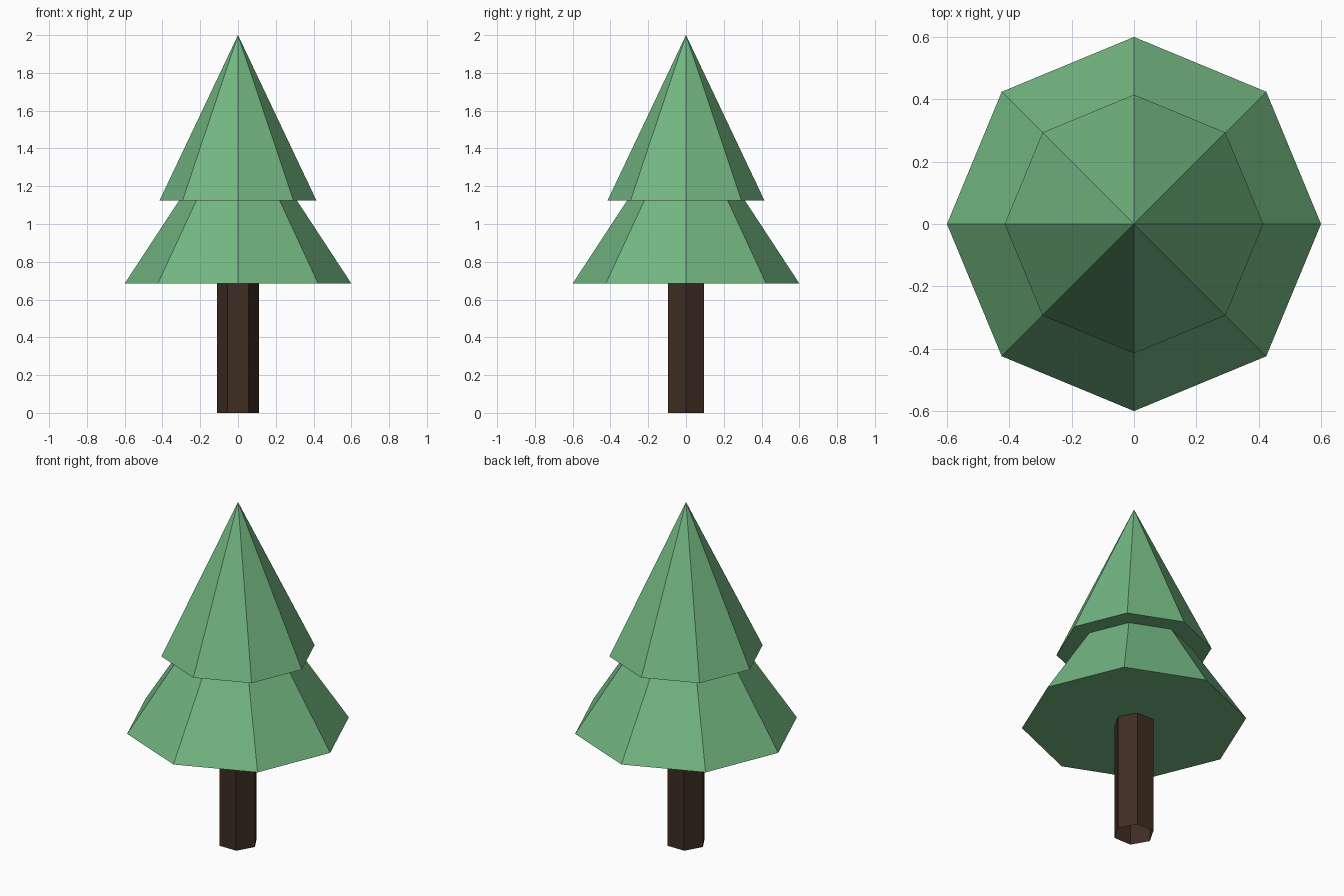
import bpy, math

if "Cube" in bpy.data.objects:
    bpy.data.objects.remove(bpy.data.objects["Cube"])


def material(name, color):
    m = bpy.data.materials.new(name)
    m.diffuse_color = (*color, 1.0)
    m.use_nodes = True
    m.node_tree.nodes["Principled BSDF"].inputs["Base Color"].default_value = m.diffuse_color
    return m


leaf_green = material("leaf green", (0.17, 0.47, 0.22))
bark_brown = material("bark brown", (0.05, 0.026, 0.016))


def cone(name, sides, radius, top_radius, z0, z1, turn, mat, cap):
    bpy.ops.mesh.primitive_cone_add(
        vertices=sides, radius1=radius, radius2=top_radius, depth=z1 - z0,
        end_fill_type=cap, location=(0, 0, (z0 + z1) / 2), rotation=(0, 0, turn))
    ob = bpy.context.object
    ob.name = name
    ob.data.materials.append(mat)
    return ob


# Six-sided trunk, an open tube with corners on the x axis
cone("trunk", 6, 0.11, 0.11, 0.0, 0.685, math.pi / 2, bark_brown, 'NOTHING')

# Two eight-sided foliage tiers with closed undersides
cone("lower_foliage", 8, 0.6, 0.0, 0.685, 1.60, 0.0, leaf_green, 'NGON')
cone("upper_foliage", 8, 0.415, 0.0, 1.125, 2.0, 0.0, leaf_green, 'NGON')
